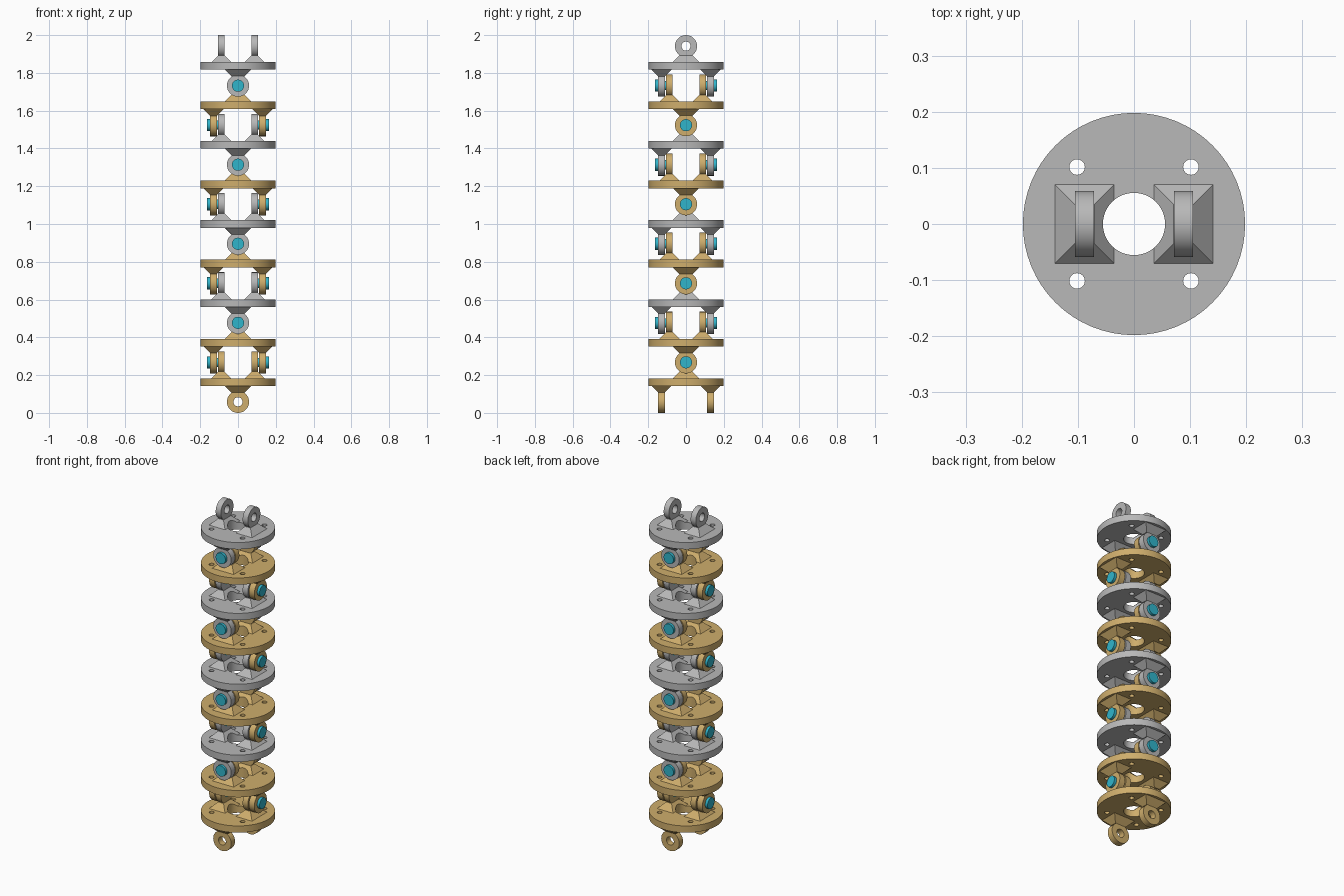
import bpy, bmesh, math
from mathutils import Matrix, Vector

if "Cube" in bpy.data.objects:
    bpy.data.objects.remove(bpy.data.objects["Cube"])

R = 0.0585                    # lug ring radius
PITCH = (2 - 2 * R) / 9       # distance between pivots
T = 0.04                      # plate thickness
A = (PITCH - T) / 2           # plate face to pivot
INNER, OUTER = 0.088, 0.1295  # lug offsets above and below a plate


def material(name, rgb):
    m = bpy.data.materials.new(name)
    m.diffuse_color = (*rgb, 1)
    m.use_nodes = True
    m.node_tree.nodes["Principled BSDF"].inputs["Base Color"].default_value = m.diffuse_color
    return m


GOLD = material("gold", (0.62, 0.42, 0.15))
SILVER = material("silver", (0.48, 0.48, 0.48))
CYAN = material("cyan", (0.03, 0.46, 0.60))


def add(name, bm, mat, matrix):
    bmesh.ops.recalc_face_normals(bm, faces=bm.faces)
    me = bpy.data.meshes.new(name)
    bm.to_mesh(me)
    bm.free()
    if mat:
        me.materials.append(mat)
    ob = bpy.data.objects.new(name, me)
    bpy.context.collection.objects.link(ob)
    ob.matrix_world = matrix
    return ob


def lathe(profile, closed, n=64):
    """Revolve (radius, z) points around z."""
    bm = bmesh.new()
    rows = []
    for i in range(n):
        c, s = math.cos(2 * math.pi * i / n), math.sin(2 * math.pi * i / n)
        rows.append([bm.verts.new((r * c, r * s, z)) for r, z in profile])
    k = len(profile)
    for i in range(n):
        a, b = rows[i], rows[(i + 1) % n]
        for j in range(k if closed else k - 1):
            bm.faces.new((a[j], b[j], b[(j + 1) % k], a[(j + 1) % k]))
    if not closed:
        bm.faces.new([r[0] for r in rows])
        bm.faces.new([r[-1] for r in rows])
    return bm


def tube(r0, r1, h):
    return lathe([(r0, -h / 2), (r1, -h / 2), (r1, h / 2), (r0, h / 2)], True)


def frustum():
    """Pedestal with sloping sides, base sunk slightly into the plate."""
    bm = bmesh.new()
    lower = [(-.0525, -.07), (.0525, -.07), (.0525, .07), (-.0525, .07)]
    upper = [(-.0175, -.035), (.0175, -.035), (.0175, .035), (-.0175, .035)]
    rings = [[bm.verts.new((x, y, z)) for x, y in pts]
             for pts, z in ((lower, -.005), (lower, 0), (upper, .035))]
    for a, b in zip(rings, rings[1:]):
        for j in range(4):
            bm.faces.new((a[j], a[(j + 1) % 4], b[(j + 1) % 4], b[j]))
    bm.faces.new(rings[0])
    bm.faces.new(rings[-1])
    return bm


def cutter(name, holes):
    bm = bmesh.new()
    for x, y, r in holes:
        bmesh.ops.create_cone(bm, cap_ends=True, segments=48, radius1=r, radius2=r,
                              depth=2.4, matrix=Matrix.Translation((x, y, 1)))
    ob = add(name, bm, None, Matrix())
    ob.hide_render = True
    ob.hide_set(True)
    return ob


def cut(ob, tool):
    m = ob.modifiers.new("holes", 'BOOLEAN')
    m.operation = 'DIFFERENCE'
    m.solver = 'EXACT'
    m.object = tool


bolt_cutter = cutter("bolt_hole_cutter",
                     [(x, y, .0138) for x in (-.1015, .1015) for y in (-.1015, .1015)])
bore_cutter = cutter("bore_cutter", [(0, 0, .0555)])

TO_X = Matrix.Rotation(math.pi / 2, 4, 'Y')
smooth = []


def at(z, angle, offset):
    return (Matrix.Translation((0, 0, z)) @ Matrix.Rotation(angle, 4, 'Z')
            @ Matrix.Translation((offset, 0, 0)))


for i in range(9):
    mat = SILVER if i >= 2 and i % 2 == 0 else GOLD
    pivot = R + i * PITCH
    bottom = pivot + A
    top = bottom + T
    turn = 0 if i % 2 == 0 else math.pi / 2

    # round plate with bore and bolt holes
    plate = add("plate", tube(.0555, .198, T), mat, Matrix.Translation((0, 0, bottom + T / 2)))
    cut(plate, bolt_cutter)
    smooth.append(plate)

    for side in (0, math.pi):
        up, down = turn + side, turn + math.pi / 2 + side
        # upper lug pair
        ped = add("upper_pedestal", frustum(), mat, at(top, up, INNER))
        cut(ped, bore_cutter)
        smooth.append(add("upper_lug", tube(.024, R, .034), mat, at(top + A, up, INNER) @ TO_X))
        # lower lug pair
        add("lower_pedestal", frustum(), mat,
            at(bottom, down, OUTER) @ Matrix.Rotation(math.pi, 4, 'X'))
        smooth.append(add("lower_lug", tube(.024, R, .036), mat, at(pivot, down, OUTER) @ TO_X))
        # hinge pin with a wider head, joining this plate to the one below
        if i:
            pin = lathe([(.024, .071), (.024, .1475), (.032, .1475), (.032, .163)], False, 48)
            smooth.append(add("hinge_pin", pin, CYAN, at(pivot, down, 0) @ TO_X))

# smooth the round parts while keeping edges sharp
bpy.ops.object.select_all(action='DESELECT')
for ob in smooth:
    ob.select_set(True)
bpy.context.view_layer.objects.active = smooth[0]
bpy.ops.object.shade_smooth_by_angle(angle=math.radians(30))
